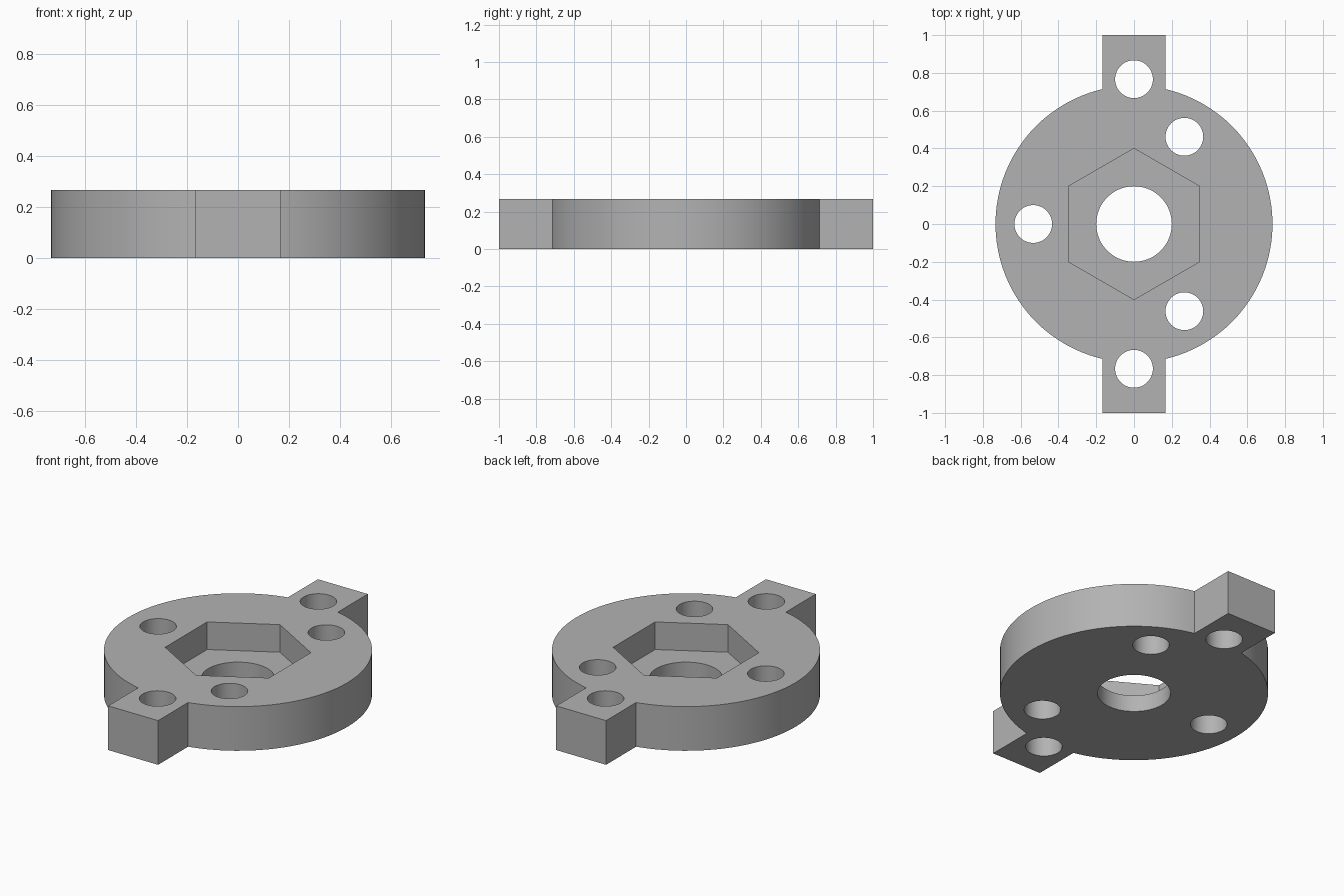
import bpy
from math import radians, cos, sin

cube = bpy.data.objects.get("Cube")
if cube:
    bpy.data.objects.remove(cube, do_unlink=True)

U = 1 / 30            # design unit
HEIGHT = 8 * U
POCKET_FLOOR = 3 * U

metal = bpy.data.materials.new("plain grey")
metal.use_nodes = True
grey = (0.45, 0.45, 0.45, 1)
metal.diffuse_color = grey
metal.node_tree.nodes["Principled BSDF"].inputs["Base Color"].default_value = grey


def prism(name, radius, z0, z1, x=0, y=0, sides=72, turn=0):
    bpy.ops.mesh.primitive_cylinder_add(
        vertices=sides, radius=radius, depth=z1 - z0,
        location=(x, y, (z0 + z1) / 2), rotation=(0, 0, turn))
    obj = bpy.context.object
    obj.name = name
    obj.data.materials.append(metal)
    return obj


def combine(target, tool, operation):
    mod = target.modifiers.new(tool.name, 'BOOLEAN')
    mod.operation = operation
    mod.solver = 'EXACT'
    mod.object = tool
    bpy.context.view_layer.objects.active = target
    bpy.ops.object.modifier_apply(modifier=mod.name)
    bpy.data.objects.remove(tool, do_unlink=True)


# Round plate with a bar through it that forms the two mounting tabs
plate = prism("hub_plate", 22 * U, 0, HEIGHT, sides=96)
bpy.ops.mesh.primitive_cube_add(size=1, location=(0, 0, HEIGHT / 2))
bar = bpy.context.object
bar.name = "tab_bar"
bar.scale = (10 * U, 2, HEIGHT)
bar.data.materials.append(metal)
combine(plate, bar, 'UNION')

# Centre bore and hexagonal nut pocket open to the top
combine(plate, prism("centre_bore", 6 * U, -0.1, HEIGHT + 0.1), 'DIFFERENCE')
combine(plate, prism("hex_pocket", 12 * U, POCKET_FLOOR, HEIGHT + 0.1, sides=6),
        'DIFFERENCE')

# Bolt holes: one in each tab and three around the hub
holes = [(0, 23 * U), (0, -23 * U)]
for angle in (60, 180, 300):
    a = radians(angle)
    holes.append((16 * U * cos(a), 16 * U * sin(a)))
for x, y in holes:
    combine(plate, prism("bolt_hole", 3 * U, -0.1, HEIGHT + 0.1, x, y, 48),
            'DIFFERENCE')

# Smooth the round walls, keep the rims sharp
bpy.ops.object.select_all(action='DESELECT')
plate.select_set(True)
bpy.context.view_layer.objects.active = plate
bpy.ops.object.shade_smooth_by_angle(angle=radians(30))
